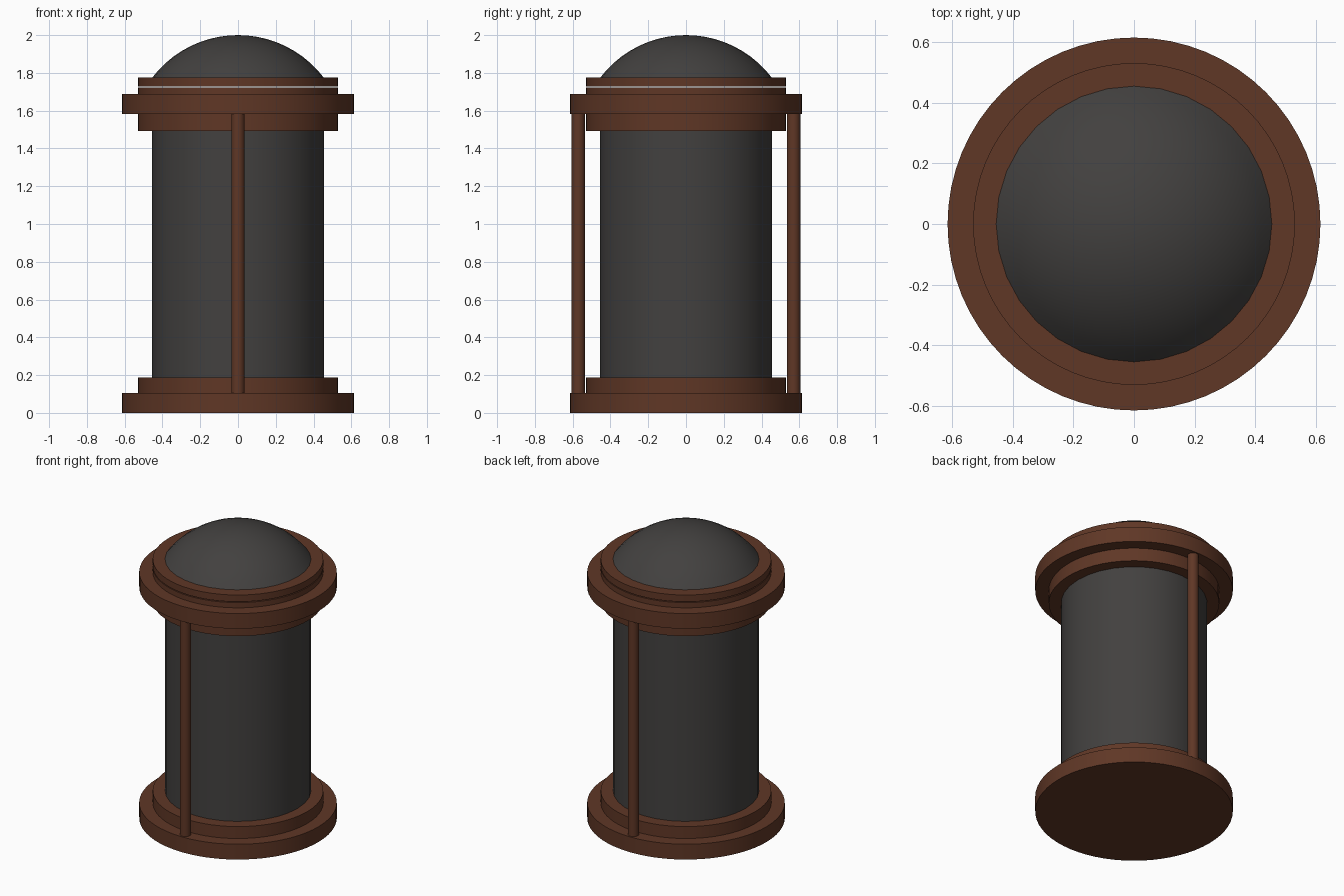
import bpy, math

if "Cube" in bpy.data.objects:
    bpy.data.objects.remove(bpy.data.objects["Cube"])


def material(name, rgb):
    m = bpy.data.materials.new(name)
    m.diffuse_color = (*rgb, 1)
    m.use_nodes = True
    m.node_tree.nodes["Principled BSDF"].inputs["Base Color"].default_value = m.diffuse_color
    return m


BROWN = material("brown", (0.115, 0.038, 0.019))
DARK = material("dark_grey", (0.055, 0.052, 0.05))


def finish(ob, name, mat):
    ob.name = name
    ob.data.materials.append(mat)
    bpy.ops.object.shade_smooth_by_angle(angle=math.radians(35))


def cylinder(name, r, z0, z1, mat, x=0, y=0, sides=64):
    bpy.ops.mesh.primitive_cylinder_add(vertices=sides, radius=r, depth=z1 - z0,
                                        location=(x, y, (z0 + z1) / 2))
    finish(bpy.context.object, name, mat)


def dome(name, r, z0, z1, mat, sides=32, rings=10):
    # spherical cap of base radius r between z0 and z1
    h = z1 - z0
    R = (r * r + h * h) / (2 * h)
    a = math.asin(r / R)
    verts = [(0, 0, z1)]
    for i in range(1, rings + 1):
        t = a * i / rings
        for j in range(sides):
            p = 2 * math.pi * j / sides
            verts.append((R * math.sin(t) * math.cos(p), R * math.sin(t) * math.sin(p),
                          z1 - R + R * math.cos(t)))
    faces = [(0, 1 + j, 1 + (j + 1) % sides) for j in range(sides)]
    for i in range(rings - 1):
        b = 1 + i * sides
        for j in range(sides):
            k = (j + 1) % sides
            faces.append((b + j, b + sides + j, b + sides + k, b + k))
    me = bpy.data.meshes.new(name)
    me.from_pydata(verts, [], faces)
    ob = bpy.data.objects.new(name, me)
    bpy.context.collection.objects.link(ob)
    bpy.ops.object.select_all(action='DESELECT')
    ob.select_set(True)
    bpy.context.view_layer.objects.active = ob
    finish(ob, name, mat)


# Stepped base
cylinder("base_plate", 0.614, 0, 0.105, BROWN)
cylinder("base_step", 0.53, 0.105, 0.187, BROWN)

# Dark drum
cylinder("drum", 0.454, 0.187, 1.493, DARK, sides=32)

# Upper collar
cylinder("collar_lower", 0.53, 1.493, 1.583, BROWN)
cylinder("collar_plate", 0.614, 1.583, 1.687, BROWN)
cylinder("collar_upper", 0.53, 1.687, 1.723, BROWN)

# Lid ring, separated by a hairline gap, and dome
cylinder("lid_ring", 0.53, 1.729, 1.775, BROWN)
dome("dome", 0.454, 1.775, 2.0, DARK)

# Front and back rods
for name, side in (("front_rod", -1), ("back_rod", 1)):
    cylinder(name, 0.035, 0.105, 1.583, BROWN, y=side * 0.57, sides=24)
